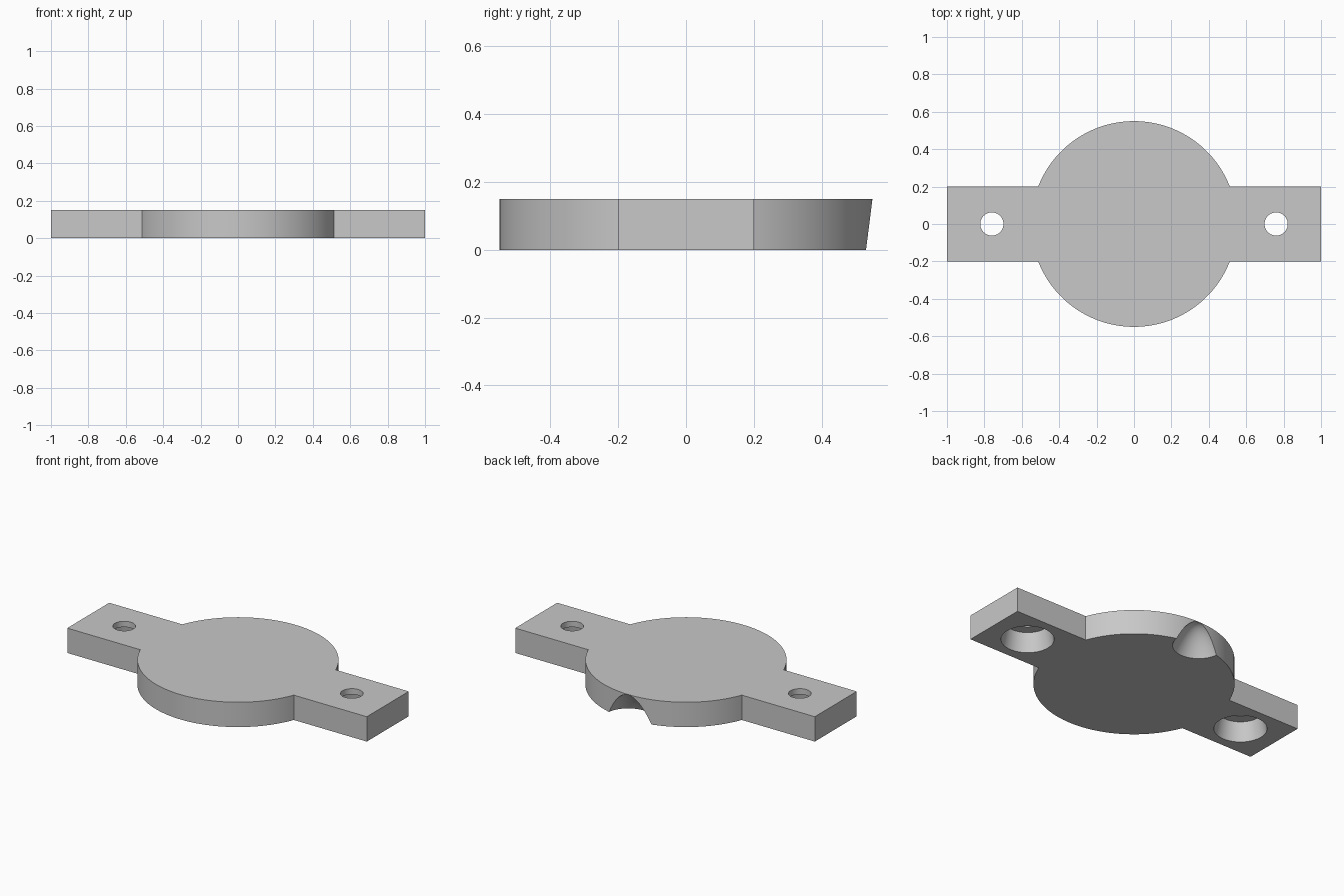
import bpy, bmesh
from math import asin, cos, sin, pi, sqrt

if "Cube" in bpy.data.objects:
    bpy.data.objects.remove(bpy.data.objects["Cube"], do_unlink=True)

THICK = 0.15
RADIUS = 0.55
HALF_BAR = 0.2
HOLE_X = 0.76

grey = bpy.data.materials.new("plain grey")
grey.use_nodes = True
colour = (0.58, 0.58, 0.58, 1)
grey.diffuse_color = colour
grey.node_tree.nodes["Principled BSDF"].inputs["Base Color"].default_value = colour


def make_object(name, bm):
    bmesh.ops.recalc_face_normals(bm, faces=bm.faces)
    mesh = bpy.data.meshes.new(name)
    bm.to_mesh(mesh)
    bm.free()
    mesh.materials.append(grey)
    obj = bpy.data.objects.new(name, mesh)
    bpy.context.collection.objects.link(obj)
    return obj


def lathe(name, profile, x, y, sides=64):
    """Closed solid from (radius, z) rings, turned about a vertical axis."""
    bm = bmesh.new()
    rings = [[bm.verts.new((x + r * cos(2 * pi * i / sides),
                            y + r * sin(2 * pi * i / sides), z))
              for i in range(sides)] for r, z in profile]
    for low, high in zip(rings, rings[1:]):
        for i in range(sides):
            j = (i + 1) % sides
            bm.faces.new((low[i], low[j], high[j], high[i]))
    bm.faces.new(rings[0])
    bm.faces.new(rings[-1])
    return make_object(name, bm)


# Plate: round disc with a straight mounting ear on each side
corner = asin(HALF_BAR / RADIUS)
steps = 64
arc = [corner + (pi - 2 * corner) * i / steps for i in range(steps + 1)]
half = [(1, HALF_BAR)] + [(RADIUS * cos(a), RADIUS * sin(a)) for a in arc]
half.append((-1, HALF_BAR))
outline = half + [(-x, -y) for x, y in half]
bm = bmesh.new()
base = bm.faces.new([bm.verts.new((x, y, 0)) for x, y in outline])
top = bmesh.ops.extrude_face_region(bm, geom=[base])["geom"]
bmesh.ops.translate(bm, vec=(0, 0, THICK),
                    verts=[v for v in top if isinstance(v, bmesh.types.BMVert)])
plate = make_object("mounting_plate", bm)

# Screw holes: tapered recess from below, thin rim with a small bore on top
recess = [(0.149, -0.02), (0.125, 0.115), (0.062, 0.115), (0.062, 0.2)]
cutters = [lathe("screw_hole_cutter", recess, s * HOLE_X, 0) for s in (-1, 1)]

# Rounded notch in the underside of the back rim
peak = 0.147
levels = [-0.02] + [peak * (1 - (1 - i / 20) ** 2) for i in range(20)]
dome = [(0.143 * sqrt(1 - max(z, 0) / peak), z) for z in levels]
cutters.append(lathe("notch_cutter", dome, 0, RADIUS))

for cutter in cutters:
    cutter.hide_render = True
    mod = plate.modifiers.new("cut", "BOOLEAN")
    mod.operation = "DIFFERENCE"
    mod.solver = "EXACT"
    mod.object = cutter

# Bake the cuts and drop the cutters
graph = bpy.context.evaluated_depsgraph_get()
baked = bpy.data.meshes.new_from_object(plate.evaluated_get(graph))
plate.modifiers.clear()
plate.data = baked
for cutter in cutters:
    bpy.data.objects.remove(cutter, do_unlink=True)

bpy.ops.object.select_all(action="DESELECT")
plate.select_set(True)
bpy.context.view_layer.objects.active = plate
bpy.ops.object.shade_smooth_by_angle(angle=pi / 6)
